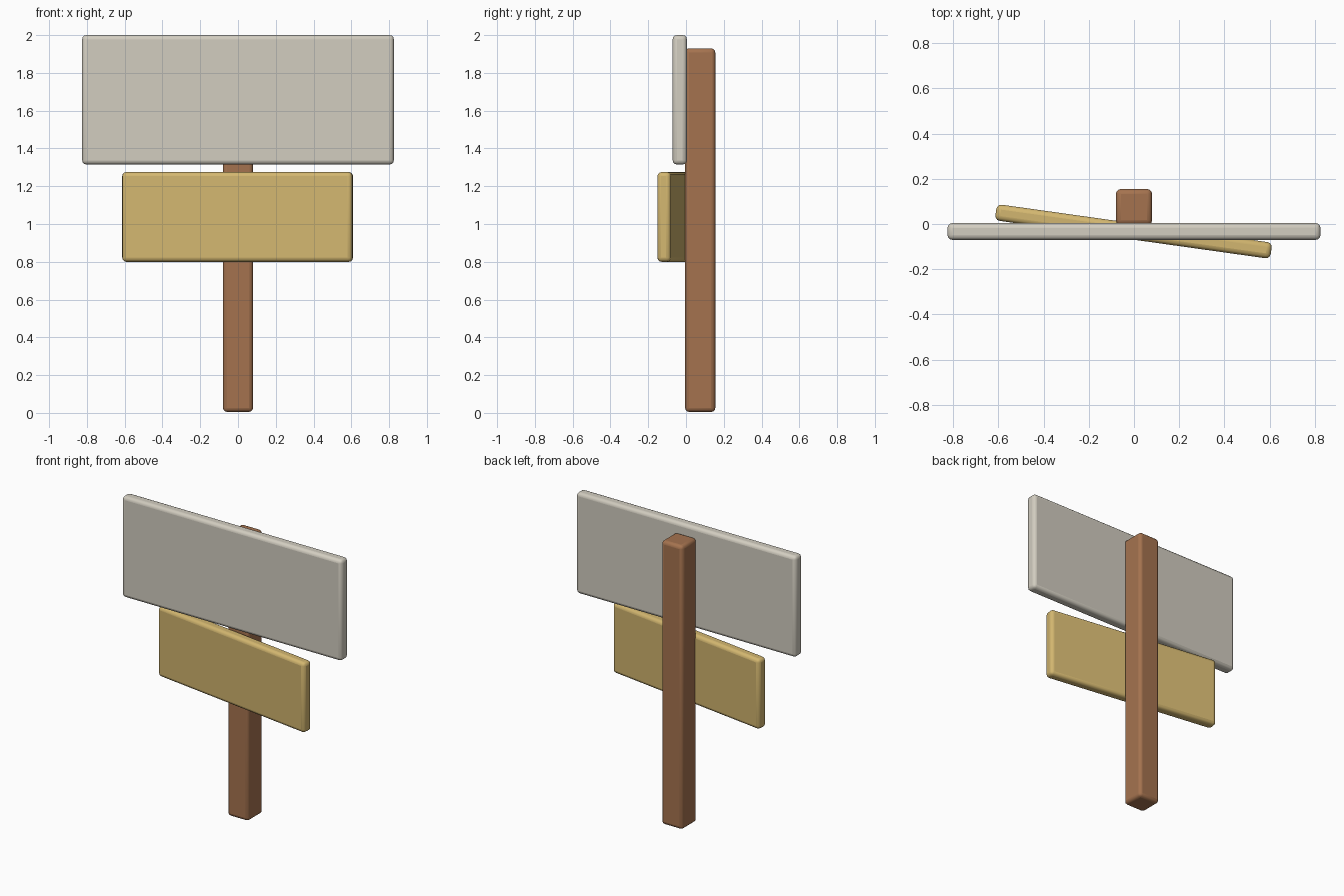
import bpy, math

if "Cube" in bpy.data.objects:
    bpy.data.objects.remove(bpy.data.objects["Cube"])


def material(name, rgb):
    m = bpy.data.materials.new(name)
    m.diffuse_color = (*rgb, 1)
    m.use_nodes = True
    m.node_tree.nodes["Principled BSDF"].inputs["Base Color"].default_value = m.diffuse_color
    return m


def rounded_box(name, size, centre, mat, turn=0, bevel=0.022):
    bpy.ops.mesh.primitive_cube_add(size=1, location=centre)
    o = bpy.context.object
    o.name = name
    o.scale = size
    bpy.ops.object.transform_apply(location=False, rotation=False, scale=True)
    o.rotation_euler.z = math.radians(turn)
    b = o.modifiers.new("rounded_edges", 'BEVEL')
    b.width = bevel
    b.segments = 3
    o.data.materials.append(mat)
    bpy.ops.object.shade_smooth_by_angle(angle=math.radians(40))
    return o


brown = material("brown_wood", (0.376, 0.171, 0.078))
grey = material("pale_grey", (0.645, 0.61, 0.527))
yellow = material("mustard_yellow", (0.65, 0.47, 0.16))

# Square post
rounded_box("post", (0.16, 0.16, 1.925), (0, 0.075, 0.9675), brown)
# Large upper board
rounded_box("upper_board", (1.65, 0.075, 0.685), (0, -0.033, 1.6575), grey)
# Smaller lower board, turned slightly about the post
rounded_box("lower_board", (1.23, 0.072, 0.475), (-0.002, -0.033, 1.0375), yellow, turn=-8)
